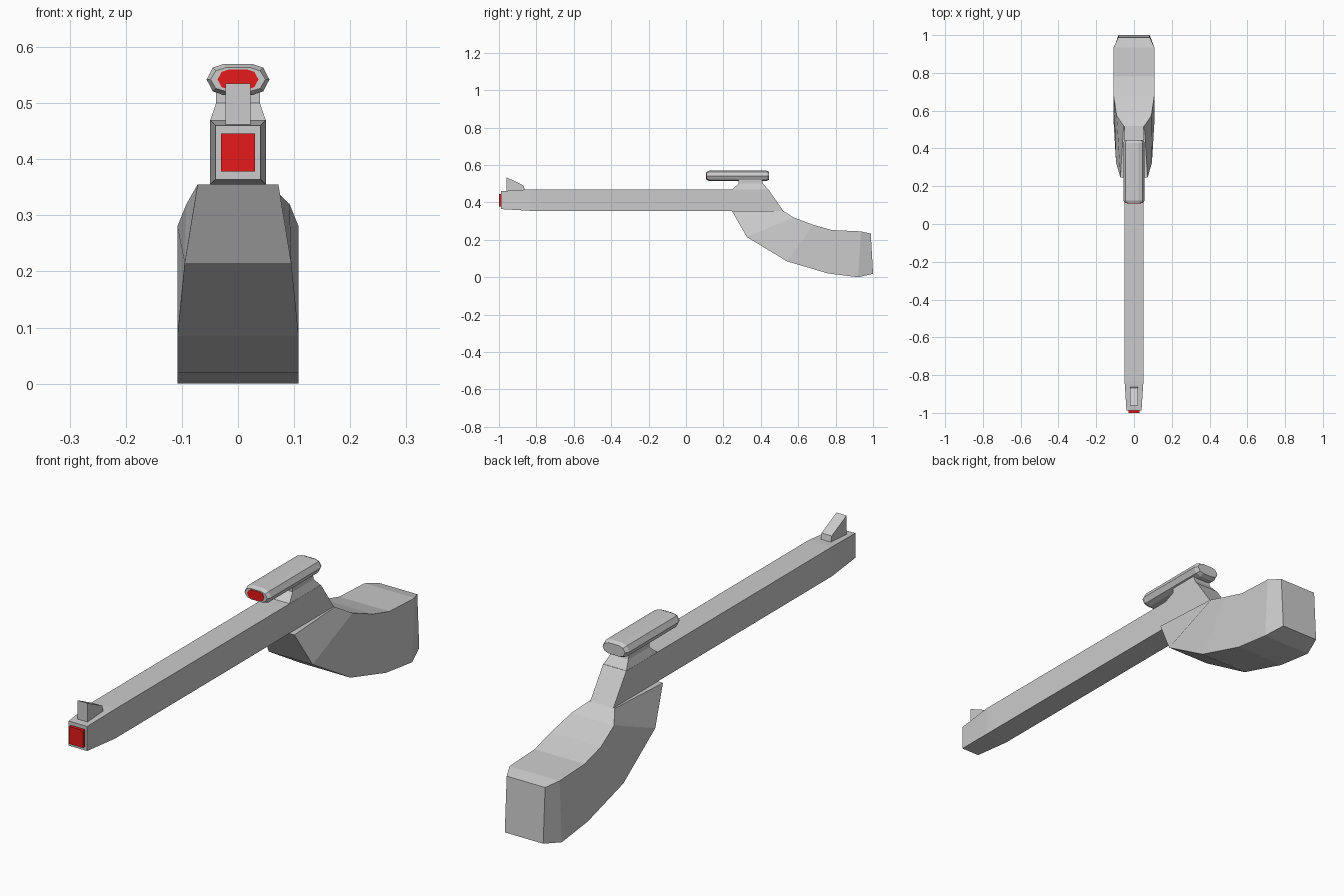
import bpy, bmesh

if "Cube" in bpy.data.objects:
    bpy.data.objects.remove(bpy.data.objects["Cube"])


def loft(name, rings, mat=None):
    """Bridge equal-sized rings of points and cap both ends."""
    bm = bmesh.new()
    loops = [[bm.verts.new(p) for p in r] for r in rings]
    n = len(loops[0])
    for a, b in zip(loops, loops[1:]):
        for i in range(n):
            j = (i + 1) % n
            bm.faces.new((a[i], a[j], b[j], b[i]))
    bm.faces.new(loops[0])
    bm.faces.new(loops[-1])
    bmesh.ops.recalc_face_normals(bm, faces=bm.faces)
    me = bpy.data.meshes.new(name)
    bm.to_mesh(me)
    bm.free()
    ob = bpy.data.objects.new(name, me)
    bpy.context.collection.objects.link(ob)
    if mat:
        me.materials.append(mat)
    return ob


def section(top, bottom):
    """Four-sided ring from (y, z, half width) at top and bottom."""
    (yt, zt, wt), (yb, zb, wb) = top, bottom
    return [(-wt, yt, zt), (wt, yt, zt), (wb, yb, zb), (-wb, yb, zb)]


def level(z, y0, y1, w):
    """Horizontal rectangle at height z."""
    return [(-w, y0, z), (w, y0, z), (w, y1, z), (-w, y1, z)]


red = bpy.data.materials.new("red")
red.diffuse_color = (0.8, 0.01, 0.01, 1)
red.use_nodes = True
red.node_tree.nodes["Principled BSDF"].inputs["Base Color"].default_value = red.diffuse_color

# Square barrel with tapered muzzle and slanted rear
loft("barrel", [
    section((-0.988, 0.460, 0.040), (-0.988, 0.364, 0.040)),
    section((-0.83, 0.470, 0.050), (-0.83, 0.355, 0.050)),
    section((0.44, 0.470, 0.050), (0.52, 0.355, 0.050)),
])

# Red muzzle block
loft("muzzle_insert", [
    section((y, 0.446, 0.030), (y, 0.378, 0.030)) for y in (-1.0, -0.98)
], red)

# Front sight wedge
loft("front_sight", [
    section((-0.96, 0.535, 0.022), (-0.96, 0.455, 0.022)),
    section((-0.868, 0.490, 0.022), (-0.86, 0.455, 0.022)),
])

# Scope mount
loft("scope_mount", [
    level(0.468, 0.245, 0.44, 0.050),
    level(0.500, 0.282, 0.412, 0.039),
    level(0.525, 0.282, 0.405, 0.039),
])

# Scope: flattened round tube with bevelled ends
half = [(0.025, 0.028), (0.045, 0.021), (0.056, 0), (0.045, -0.021), (0.025, -0.028)]
oval = half + [(-x, z) for x, z in reversed(half)]


def scope_ring(y, inset):
    sx, sz = 1 - inset / 0.056, 1 - inset / 0.028
    return [(x * sx, y, 0.542 + z * sz) for x, z in oval]


loft("scope", [scope_ring(0.11, 0.007), scope_ring(0.125, 0),
               scope_ring(0.43, 0), scope_ring(0.445, 0.007)])
lens = [[(x * 0.65, y, 0.542 + z * 0.64) for x, z in oval] for y in (0.108, 0.12)]
loft("scope_lens", lens, red)

# Curved grip / stock
loft("stock", [
    section((0.52, 0.355, 0.055), (0.245, 0.355, 0.072)),
    section((0.575, 0.32, 0.092), (0.325, 0.215, 0.095)),
    section((0.68, 0.28, 0.108), (0.54, 0.085, 0.108)),
    section((0.78, 0.252, 0.108), (0.76, 0.02, 0.108)),
    section((0.935, 0.245, 0.108), (0.92, 0.0, 0.108)),
    section((0.988, 0.233, 0.083), (1.0, 0.018, 0.083)),
])
